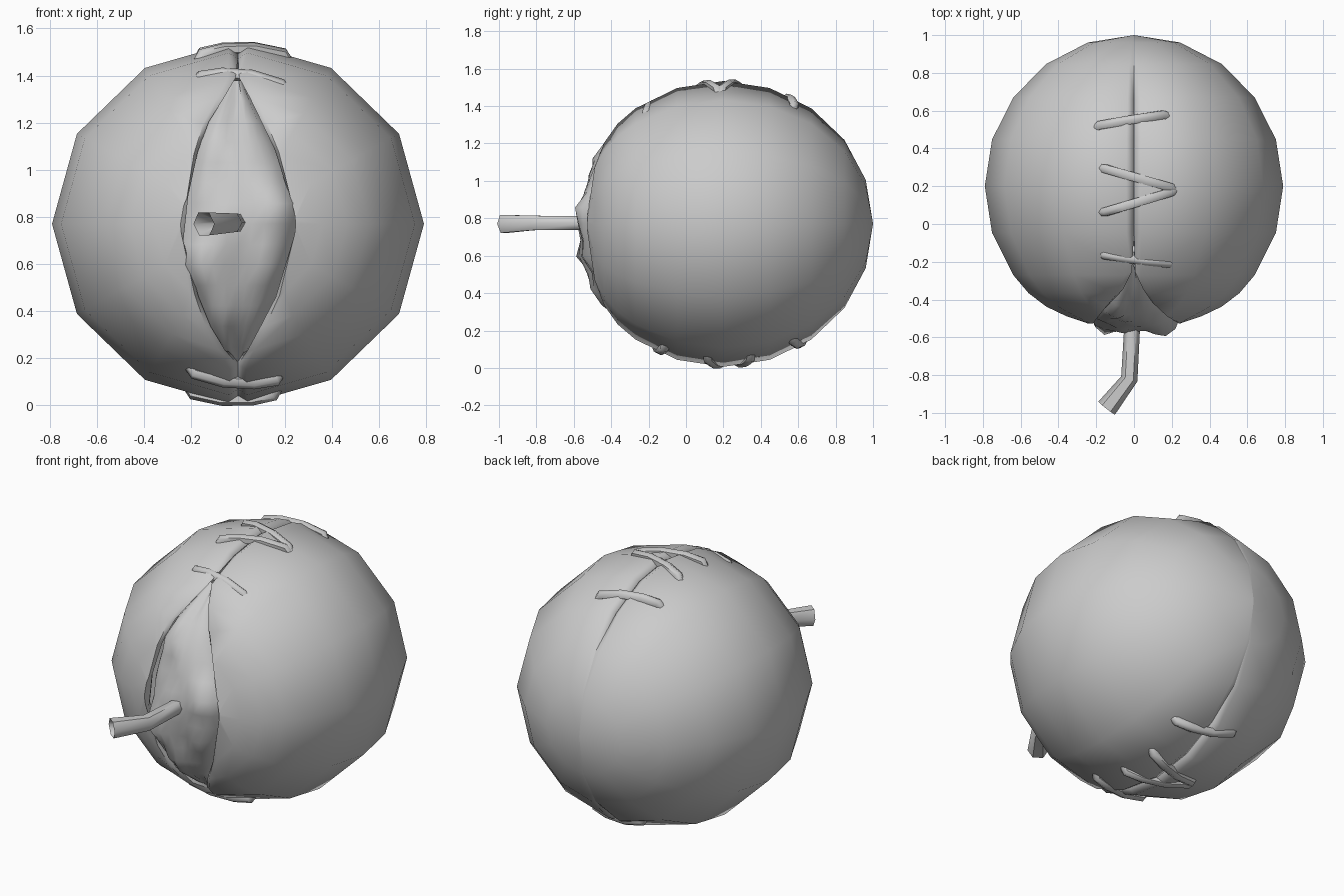
import bpy, bmesh, math, random
from mathutils import Vector

if "Cube" in bpy.data.objects:
    bpy.data.objects.remove(bpy.data.objects["Cube"])

random.seed(4)
RX, RY, RZ, CY, CZ = 0.79, 0.80, 0.765, 0.2, 0.77


def interp(table, v):
    if v <= table[0][0]:
        return table[0][1]
    for (a, p), (b, q) in zip(table, table[1:]):
        if v <= b:
            return p + (q - p) * (v - a) / (b - a)
    return table[-1][1]


def finish(name, bm, angle=60):
    bmesh.ops.recalc_face_normals(bm, faces=bm.faces)
    me = bpy.data.meshes.new(name)
    bm.to_mesh(me)
    bm.free()
    ob = bpy.data.objects.new(name, me)
    bpy.context.collection.objects.link(ob)
    bpy.ops.object.select_all(action='DESELECT')
    ob.select_set(True)
    bpy.context.view_layer.objects.active = ob
    bpy.ops.object.shade_smooth_by_angle(angle=math.radians(angle))
    return ob


def tube(name, pts, radii, sides=6, up=(0, 0, 1)):
    bm = bmesh.new()
    pts = [Vector(p) for p in pts]
    rings = []
    for i, p in enumerate(pts):
        t = (pts[min(i + 1, len(pts) - 1)] - pts[max(i - 1, 0)]).normalized()
        if i == len(pts) - 1 and i > 1 and (p - pts[i - 1]).dot(pts[i - 1] - pts[i - 2]) < 0:
            t = -t      # hollow end turning back inside
        a = t.cross(Vector(up)).normalized()
        b = a.cross(t)
        rings.append([bm.verts.new(p + radii[i] * (a * math.cos(k * math.tau / sides)
                      + b * math.sin(k * math.tau / sides))) for k in range(sides)])
    for r, q in zip(rings, rings[1:]):
        for k in range(sides):
            bm.faces.new((r[k], r[(k + 1) % sides], q[(k + 1) % sides], q[k]))
    bm.faces.new(rings[0])
    bm.faces.new(rings[-1])
    return finish(name, bm)


# half width of the split by height, right and left
RIGHT = [(.16, 0), (.33, .09), (.5, .18), (.66, .25), (.86, .26), (1.2, .1), (1.4, 0)]
LEFT = [(.16, 0), (.3, .1), (.45, .16), (.62, .24), (.9, .21), (1.16, .15), (1.4, 0)]

# ball skin: two halves with 12-sided rings around y, sunken seam, split at the front
RINGS = [18, 27, 36, 45, 54, 72, 90, 108, 126, 144, 162]
FLAT = {18: .955, 27: .965, 36: .985}                   # front slightly flattened
COLS = [(0, 0), (0, 0), (3, 3), (30, 7), (60, 11)]      # (angle, least distance from the lip)


def lip_angle(th, table, vert):
    if th > 90:
        return 0
    s = math.sin(math.radians(th))
    for d in range(0, 150):
        phi = math.radians(d / 2)
        if RX * s * math.sin(phi) >= interp(table, CZ + vert * RZ * s * math.cos(phi)):
            return d / 2
    return 75


for side, table, name in ((1, RIGHT, "skin_right"), (-1, LEFT, "skin_left")):
    bm = bmesh.new()
    grid = []
    for th in RINGS:
        s, c = math.sin(math.radians(th)), math.cos(math.radians(th))
        top, bot = lip_angle(th, table, 1), lip_angle(th, table, -1)
        depth = 0.035 * min(1, max(0, (0.85 + c) / 0.25))
        col = [(max(b, top + e), i, top) for i, (b, e) in enumerate(COLS)]
        col += [(90, 5, 0)]
        col += [(180 - max(b, bot + e), i, bot) for i, (b, e) in reversed(list(enumerate(COLS)))]
        row = []
        for phi, i, lip in col:
            p = math.radians(phi)
            f = 1 - depth * (3, 1, 0, 0, 0, 0)[i]
            x = RX * s * math.sin(p) + (.03 if i == 0 and lip > 0 else 0)
            k = f if lip == 0 else 1
            row.append(bm.verts.new((side * x, CY - RY * c * f * FLAT.get(th, 1),
                                     CZ + RZ * s * math.cos(p) * k)))
        grid.append(row)
    back = bm.verts.new((0, CY + RY, CZ))
    for r, q in zip(grid, grid[1:]):
        for i in range(len(r) - 1):
            bm.faces.new((r[i], r[i + 1], q[i + 1], q[i]))
    for i in range(1, len(grid[-1]) - 2):
        bm.faces.new((grid[-1][i], grid[-1][i + 1], back))
    # close the tiny gap at the lip's front tip
    bm.faces.new(grid[0])
    finish(name, bm)

# lumpy stuffing bulging out of the split: (x, z, radius, height)
LUMPS = [(.18, .82, .12, .08), (-.16, .6, .13, .08), (-.09, 1.14, .13, .05),
         (-.06, .39, .11, .07), (.12, .6, .09, .05), (-.02, .79, .12, .04), (.03, 1., .1, .02)]
bm = bmesh.new()
rows = []
NU, NV = 10, 14
for v in range(NV + 1):
    z = .16 + 1.22 * v / NV
    xl, xr = -interp(LEFT, z) - .025, interp(RIGHT, z) + .01
    row = []
    for u in range(NU + 1):
        s = u / NU
        x = xl + (xr - xl) * s
        k = max(0, 1 - (x / RX) ** 2 - ((z - CZ) / RZ) ** 2)
        y = CY - RY * math.sqrt(k) + .06 + .08 * abs(2 * s - 1) ** 8
        for lx, lz, lr, lh in LUMPS:
            y -= lh * math.exp(-((x - lx) ** 2 + (z - lz) ** 2) / (lr * lr) * 1.5)
        row.append(bm.verts.new((x, max(y, -.595) + random.uniform(-.01, .01), z)))
    rows.append(row)
for r, q in zip(rows, rows[1:]):
    for u in range(NU):
        bm.faces.new((r[u], r[u + 1], q[u + 1], q[u]))
finish("stuffing", bm, 80)

# bent hollow stalk at the front
stalk = [(0, -.4, .775), (-.01, -.55, .775), (-.025, -.82, .775), (-.145, -.975, .77)]
tube("stalk", stalk + [(-.08, -.89, .77)], [.035, .042, .045, .056, .015])

# stitches across the seam: start and end (x, y); the bottom set is turned about the y axis
STITCHES = [(-.22, .525, .2, .595), (-.19, .305, .24, .18),
            (-.19, .05, .24, .18), (-.2, -.175, .235, -.235)]
for up, shift, label in ((1, 0, "top"), (-1, .055, "bottom")):
    for n, (x0, y0, x1, y1) in enumerate(STITCHES):
        pts = []
        drop = .02 if n == 3 and up > 0 else 0
        for t, lift in ((0, -.06), (.08, -.02), (.3, -.016), (.6, -.016), (.9, -.02), (1, -.06)):
            x, y = x0 + (x1 - x0) * t, y0 + (y1 - y0) * t + shift
            k = math.sqrt(1 - (x / RX) ** 2 - ((y - CY) / RY) ** 2)
            nrm = Vector((x / RX, (y - CY) / RY, k))
            p = Vector((x, y, RZ * k)) + nrm * (lift - drop * .7)
            pts.append((up * p.x, p.y, CZ + up * p.z))
        tube(f"stitch_{label}_{n + 1}", pts, [.024, .026, .027, .027, .026, .024], up=(0, 1, 0))
